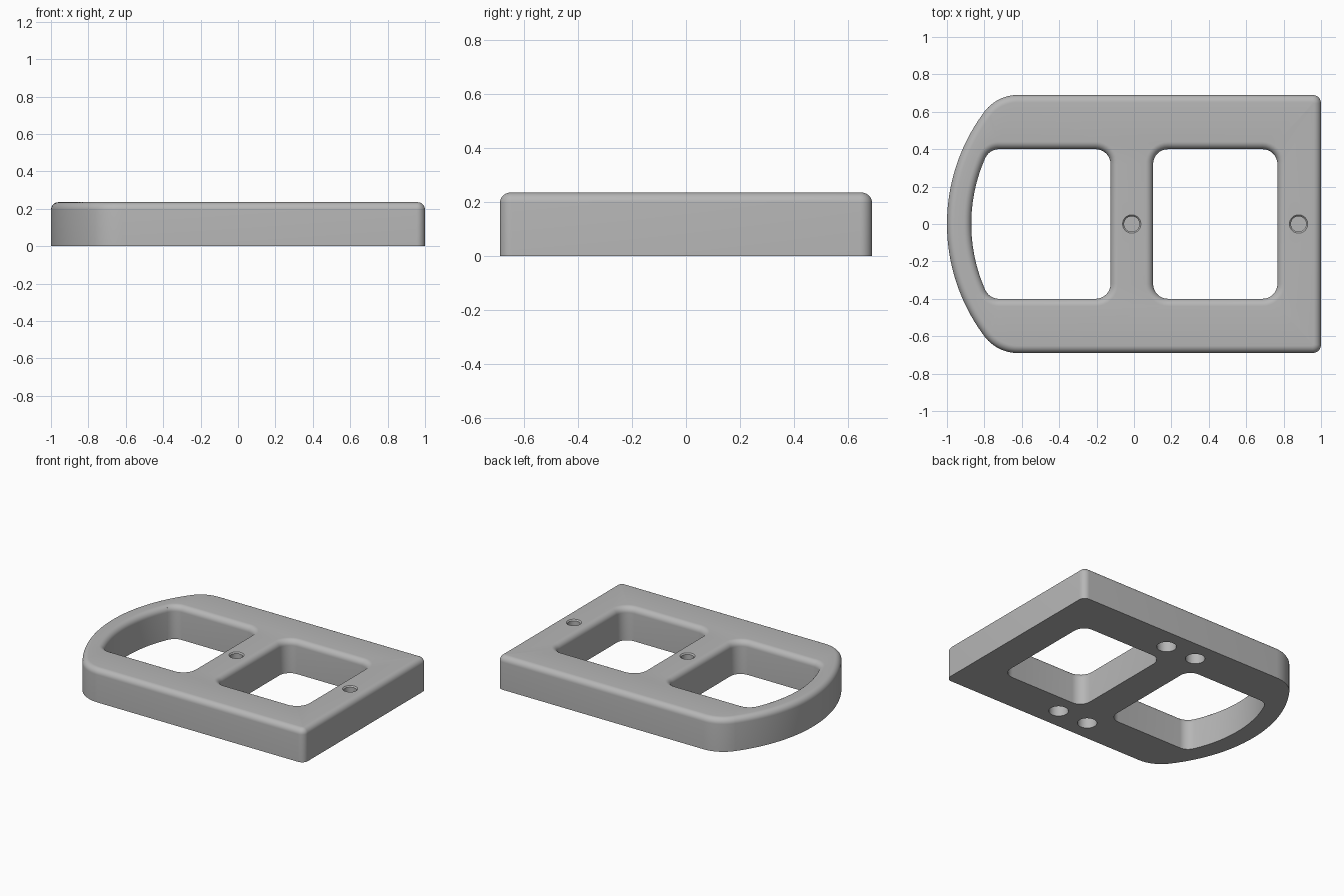
import bpy
import bmesh
import math

if "Cube" in bpy.data.objects:
    bpy.data.objects.remove(bpy.data.objects["Cube"])

HEIGHT = 0.235
FILLET = 0.04

grey = bpy.data.materials.new("mid_grey")
grey.diffuse_color = (0.47, 0.47, 0.47, 1)
grey.use_nodes = True
grey.node_tree.nodes["Principled BSDF"].inputs["Base Color"].default_value = grey.diffuse_color

bm = bmesh.new()


def outline(arcs, grow, z):
    """Ring of vertices along (cx, cy, radius, start, end, steps) arcs, offset outward by grow."""
    ring = []
    for cx, cy, r, a0, a1, steps in arcs:
        for i in range(steps + 1):
            a = math.radians(a0 + (a1 - a0) * i / steps)
            ring.append(bm.verts.new((cx + (r + grow) * math.cos(a),
                                      cy + (r + grow) * math.sin(a), z)))
    return ring


def loft(rings):
    for low, high in zip(rings, rings[1:]):
        n = len(low)
        for i in range(n):
            j = (i + 1) % n
            bm.faces.new((low[i], low[j], high[j], high[i]))


def filleted_wall(arcs, sign):
    """Vertical wall with a rounded top edge; sign -1 leans in, +1 leans out."""
    rings = [outline(arcs, 0, 0)]
    for i in range(9):
        a = math.pi / 2 * i / 8
        rings.append(outline(arcs, sign * FILLET * (1 - math.cos(a)),
                             HEIGHT - FILLET + FILLET * math.sin(a)))
    loft(rings)


def blind_hole(x, y, profile):
    """Round pocket from (radius, z) steps, closed by a flat floor."""
    rings = [outline([(x, y, r, 0, 352.5, 47)], 0, z) for r, z in profile]
    loft(rings)
    bm.faces.new(rings[-1])


def bowed_shape(right, half_y, corner, cx, cy, r, big):
    """Straight right end and a wide bowed left end with blended corners."""
    a = math.degrees(math.atan2(cy, cx))
    k = right - corner
    m = half_y - corner
    return [(k, -m, corner, -90, 0, 8), (k, m, corner, 0, 90, 8),
            (cx, cy, r, 90, a, 12), (0, 0, big, a, 360 - a, 40),
            (cx, -cy, r, 360 - a, 270, 12)]


# outer wall
filleted_wall(bowed_shape(1.0, 0.69, 0.045, -0.62, 0.464, 0.226, 1.0), -1)

# bowed left opening
filleted_wall(bowed_shape(-0.125, 0.4, 0.08, -0.722, 0.32, 0.08, 0.87), 1)

# rounded square right opening
filleted_wall([(0.687, -0.32, 0.08, -90, 0, 8), (0.687, 0.32, 0.08, 0, 90, 8),
               (0.182, 0.32, 0.08, 90, 180, 8), (0.182, -0.32, 0.08, 180, 270, 8)], 1)

# small chamfered pockets on the top
for x in (-0.012, 0.88):
    blind_hole(x, 0, [(0.049, HEIGHT), (0.041, HEIGHT - 0.008), (0.041, HEIGHT - 0.05)])

# paired pockets on the underside
for x in (-0.06, 0.18):
    for y in (-0.54, 0.54):
        blind_hole(x, y, [(0.063, 0), (0.063, 0.12)])

# flat top and bottom around the openings
bmesh.ops.remove_doubles(bm, verts=bm.verts, dist=1e-4)
for z, normal in ((HEIGHT, (0, 0, 1)), (0, (0, 0, -1))):
    rim = [e for e in bm.edges if e.is_boundary
           and all(abs(v.co.z - z) < 1e-4 for v in e.verts)]
    bmesh.ops.triangle_fill(bm, edges=rim, use_beauty=True, normal=normal)
bmesh.ops.recalc_face_normals(bm, faces=bm.faces)

mesh = bpy.data.meshes.new("frame_plate")
bm.to_mesh(mesh)
bm.free()
mesh.materials.append(grey)
plate = bpy.data.objects.new("frame_plate", mesh)
bpy.context.collection.objects.link(plate)
bpy.context.view_layer.objects.active = plate
plate.select_set(True)
bpy.ops.object.shade_smooth_by_angle(angle=math.radians(30))
